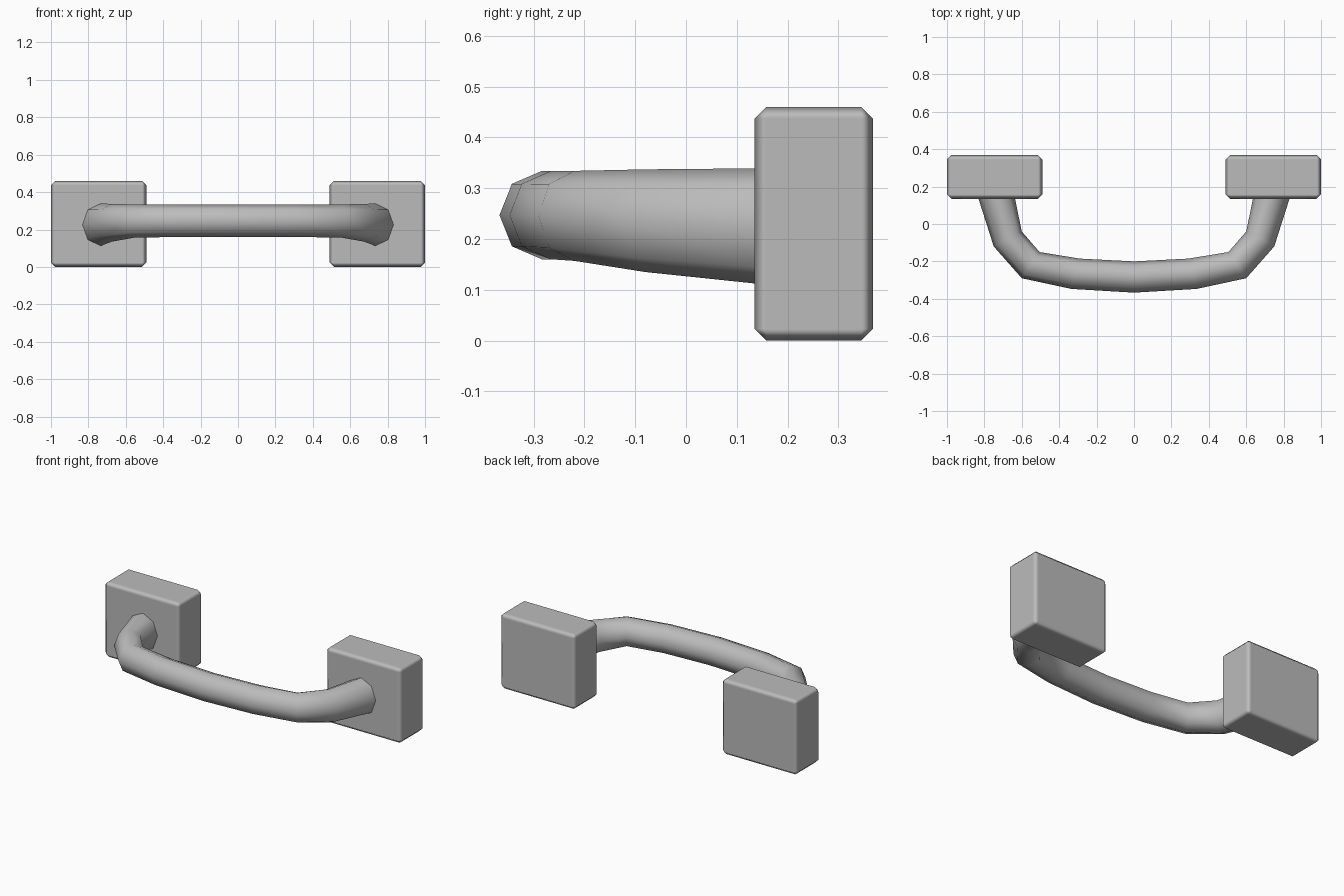
import bpy, bmesh, math
from mathutils import Vector

if "Cube" in bpy.data.objects:
    bpy.data.objects.remove(bpy.data.objects["Cube"], do_unlink=True)

GREY = (0.5, 0.5, 0.5, 1)
metal = bpy.data.materials.new("satin_grey")
metal.use_nodes = True
metal.diffuse_color = GREY
metal.node_tree.nodes["Principled BSDF"].inputs["Base Color"].default_value = GREY


def finish(bm, name, angle):
    bmesh.ops.recalc_face_normals(bm, faces=bm.faces)
    mesh = bpy.data.meshes.new(name)
    bm.to_mesh(mesh)
    bm.free()
    mesh.materials.append(metal)
    obj = bpy.data.objects.new(name, mesh)
    bpy.context.collection.objects.link(obj)
    bpy.ops.object.select_all(action="DESELECT")
    obj.select_set(True)
    bpy.context.view_layer.objects.active = obj
    bpy.ops.object.shade_smooth_by_angle(angle=math.radians(angle))
    return obj


# Mounting blocks with chamfered edges
for side, label in ((1, "left"), (-1, "right")):
    bm = bmesh.new()
    bmesh.ops.create_cube(bm, size=1)
    bmesh.ops.scale(bm, vec=(0.51, 0.233, 0.46), verts=bm.verts)
    bmesh.ops.translate(bm, vec=(side * 0.745, 0.2515, 0.23), verts=bm.verts)
    block = finish(bm, label + "_mounting_block", 60)
    bevel = block.modifiers.new("chamfer", "BEVEL")
    bevel.width = 0.023
    bevel.segments = 1
    bevel.harden_normals = True

# Bowed grip: outer (x, y), inner (x, y), bottom z, top z of each ring
half = [
    ((0.833, 0.14), (0.637, 0.14), 0.112, 0.339),
    ((0.75, -0.12), (0.60, -0.04), 0.135, 0.337),
    ((0.60, -0.29), (0.505, -0.15), 0.157, 0.334),
    ((0.335, -0.347), (0.29, -0.185), 0.16, 0.334),
]
middle = [((0, -0.367), (0, -0.2), 0.16, 0.334)]
mirrored = [((-o[0], o[1]), (-i[0], i[1]), lo, hi) for o, i, lo, hi in reversed(half)]
SIDES = 8

bm = bmesh.new()
rings = []
for outer, inner, low, high in half + middle + mirrored:
    o, i = Vector((*outer, 0)), Vector((*inner, 0))
    centre = (o + i) / 2 + Vector((0, 0, (low + high) / 2))
    across, up = (o - i) / 2, Vector((0, 0, (high - low) / 2))
    turns = [2 * math.pi * k / SIDES for k in range(SIDES)]
    rings.append([bm.verts.new(centre + across * math.cos(t) + up * math.sin(t)) for t in turns])
for a, b in zip(rings, rings[1:]):
    for k in range(SIDES):
        n = (k + 1) % SIDES
        bm.faces.new((a[k], a[n], b[n], b[k]))
for ring in (rings[0], rings[-1]):
    bm.faces.new(ring)
finish(bm, "grip_bar", 60)
